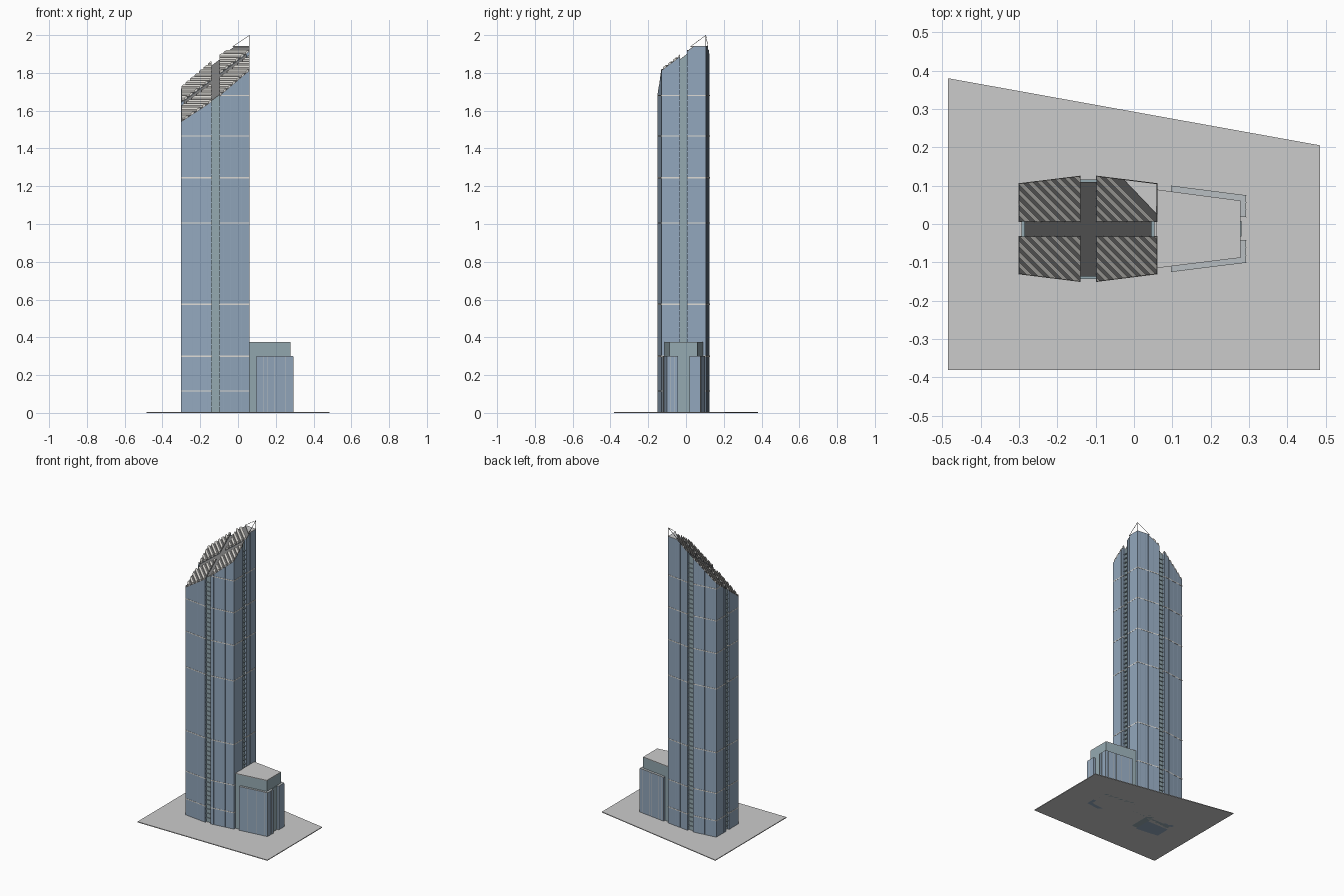
import bpy, bmesh
from mathutils import Vector

if "Cube" in bpy.data.objects:
    bpy.data.objects.remove(bpy.data.objects["Cube"])

def material(name, r, g, b):
    m = bpy.data.materials.new(name)
    m.diffuse_color = (r, g, b, 1)
    m.use_nodes = True
    m.node_tree.nodes["Principled BSDF"].inputs["Base Color"].default_value = m.diffuse_color
    return m

GLASS = material("blue_glass", .29, .39, .51)
TEAL = material("grey_glass", .30, .40, .44)
TRIM = material("pale_trim", .48, .52, .54)
SLAT = material("roof_slat", .74, .72, .68)
DARK = material("roof_dark", .20, .20, .20)

PEAK = Vector((.06, .105, 2.0))
SLOPE = Vector((-.75, -.75, 1))      # roof plane normal

def roof_z(x, y):
    return PEAK.z + .75 * (x - PEAK.x + y - PEAK.y)

def finish(name, bm, mat=None):
    bmesh.ops.recalc_face_normals(bm, faces=bm.faces[:])
    me = bpy.data.meshes.new(name)
    bm.to_mesh(me)
    bm.free()
    ob = bpy.data.objects.new(name, me)
    bpy.context.collection.objects.link(ob)
    if mat:
        me.materials.append(mat)
    return ob

def prism(poly, z0, z1, cuts=()):
    """Extruded outline, trimmed by (point, outward normal) planes."""
    bm = bmesh.new()
    lo = [bm.verts.new((x, y, z0)) for x, y in poly]
    hi = [bm.verts.new((x, y, z1)) for x, y in poly]
    n = len(poly)
    bm.faces.new(lo[::-1])
    bm.faces.new(hi)
    for i in range(n):
        j = (i + 1) % n
        bm.faces.new((lo[i], lo[j], hi[j], hi[i]))
    for co, no in cuts:
        bmesh.ops.bisect_plane(bm, geom=bm.verts[:] + bm.edges[:] + bm.faces[:],
                               plane_co=co, plane_no=no, clear_outer=True)
        rim = [e for e in bm.edges if e.is_boundary]
        if len(rim) > 2:
            bmesh.ops.holes_fill(bm, edges=rim, sides=0)
    return bm

def merge(dst, src):
    me = bpy.data.meshes.new("tmp")
    src.to_mesh(me)
    src.free()
    dst.from_mesh(me)
    bpy.data.meshes.remove(me)

def under(d):
    return (PEAK - Vector((0, 0, d)), SLOPE)

def above(d):
    return (PEAK - Vector((0, 0, d)), -SLOPE)

def grow(poly, d):
    cx = sum(p[0] for p in poly) / len(poly)
    cy = sum(p[1] for p in poly) / len(poly)
    return [(x + (d if x > cx else -d), y + (d if y > cy else -d)) for x, y in poly]

def bar(bm, a, b, w):
    """Square bar between two points."""
    a, b = Vector(a), Vector(b)
    d = (b - a).normalized()
    s = d.orthogonal().normalized() * w
    t = d.cross(s)
    va = [bm.verts.new(a + o) for o in (s, t, -s, -t)]
    vb = [bm.verts.new(b + o) for o in (s, t, -s, -t)]
    bm.faces.new(va)
    bm.faces.new(vb[::-1])
    for i in range(4):
        j = (i + 1) % 4
        bm.faces.new((va[i], va[j], vb[j], vb[i]))

def mullions(bm, poly, top, step=.02):
    """Vertical ribs along every wall of an outline."""
    for i, p in enumerate(poly):
        a, b = Vector(p), Vector(poly[(i + 1) % len(poly)])
        n = max(1, round((b - a).length / step))
        for k in range(n):
            q = a.lerp(b, k / n)
            bar(bm, (q.x, q.y, .002), (q.x, q.y, top(q.x, q.y)), .001)

# Ground slab
finish("ground_slab", prism([(-.485, -.38), (.485, -.38), (.485, .205), (-.485, .38)], 0, .005))

# Four tower quarters with sloping louvred roofs
FLAT = ((0, 0, 1.94), (0, 0, 1))
quarters = {
    "front_left": [(-.30, -.13), (-.14, -.15), (-.14, -.032), (-.30, -.032)],
    "front_right": [(-.098, -.15), (.06, -.13), (.06, -.032), (-.098, -.032)],
    "back_left": [(-.30, .006), (-.14, .006), (-.14, .125), (-.30, .105)],
    "back_right": [(-.098, .006), (.06, .006), (.06, .105), (-.098, .125)],
}
for name, poly in quarters.items():
    finish(name + "_tower", prism(poly, 0, 2.1, [under(.014), FLAT]), GLASS)
    finish(name + "_roof_deck", prism(poly, 1.3, 2.1, [above(.014), under(.010), FLAT]), DARK)
    # Diagonal roof slats
    slats = bmesh.new()
    u = -.44
    while u < .07:
        xs = [p[0] + p[1] for p in poly]
        if min(xs) < u + .012 and max(xs) > u + .002:
            merge(slats, prism(poly, 1.3, 2.1, [
                ((u, 0, 0), (-1, -1, 0)), ((u + .015, 0, 0), (1, 1, 0)),
                above(.010), under(0)]))
        u += .027
    finish(name + "_roof_slats", slats, SLAT)
    # Pale floor bands and vertical ribs
    trim = bmesh.new()
    for z in (.115, .30, .575, 1.005, 1.245, 1.465, 1.68):
        merge(trim, prism(grow(poly, .0012), z - .003, z + .003, [under(.014)]))
    finish(name + "_floor_bands", trim, SLAT)
    ribs = bmesh.new()
    mullions(ribs, poly, lambda x, y: min(roof_z(x, y) - .012, 1.94))
    finish(name + "_ribs", ribs, GLASS)

# Flat roof of the tallest corner and its open peak frame
finish("corner_flat_roof", prism([(.06, .025), (.06, .105), (-.027, .116)], 1.938, 1.942))
frame = bmesh.new()
for foot in ((.06, .025, 1.94), (-.028, .116, 1.94), (.06, .105, 1.94)):
    bar(frame, foot, PEAK - Vector((0, 0, .001)), .0015)
finish("peak_frame", frame, DARK)

# Recessed cross-shaped core between the quarters
cores = {"core_front_to_back": [(-.141, -.137), (-.097, -.137), (-.097, .110), (-.141, .110)],
         "core_side_to_side": [(-.286, -.033), (.046, -.033), (.046, .007), (-.286, .007)]}
for name, poly in cores.items():
    finish(name, prism(poly, 0, 2.1, [under(.018)]), TEAL)
    finish(name + "_roof", prism(poly, 1.3, 2.1, [above(.018), under(.015)]), DARK)

# Small ledges at every floor in the four recesses
ledges = bmesh.new()
for x0, x1, y0, y1 in ((-.141, -.097, -.143, -.136), (-.141, -.097, .109, .116),
                       (-.293, -.285, -.033, .007), (.045, .053, -.033, .007)):
    z = .03
    while z < roof_z(x0, y0) - .03:
        merge(ledges, prism([(x0, y0), (x1, y0), (x1, y1), (x0, y1)], z, z + .006))
        z += .03
finish("recess_ledges", ledges, TEAL)

# Low annex: taller inner block with lower wrapping wings
annex = [(.058, -.115), (.277, -.088), (.277, .061), (.058, .09)]
finish("annex_block", prism(annex, 0, .372), TEAL)
finish("annex_roof", prism(annex, .372, .376))
wings = {"front": [(.097, -.125), (.292, -.101), (.292, -.042), (.27, -.042), (.27, -.08), (.097, -.10)],
         "back": [(.097, .10), (.292, .075), (.292, .018), (.27, .018), (.27, .055), (.097, .075)]}
for side, poly in wings.items():
    finish(side + "_annex_wing", prism(poly, 0, .298), GLASS)
    finish(side + "_annex_wing_cap", prism(poly, .298, .301), TRIM)
    ribs = bmesh.new()
    mullions(ribs, poly[:3], lambda x, y: .298)
    finish(side + "_annex_ribs", ribs, TRIM)
# Narrow entrance bay between the wings
finish("annex_entrance", prism([(.27, -.032), (.280, -.032), (.280, .008), (.27, .008)], 0, .30), TEAL)
